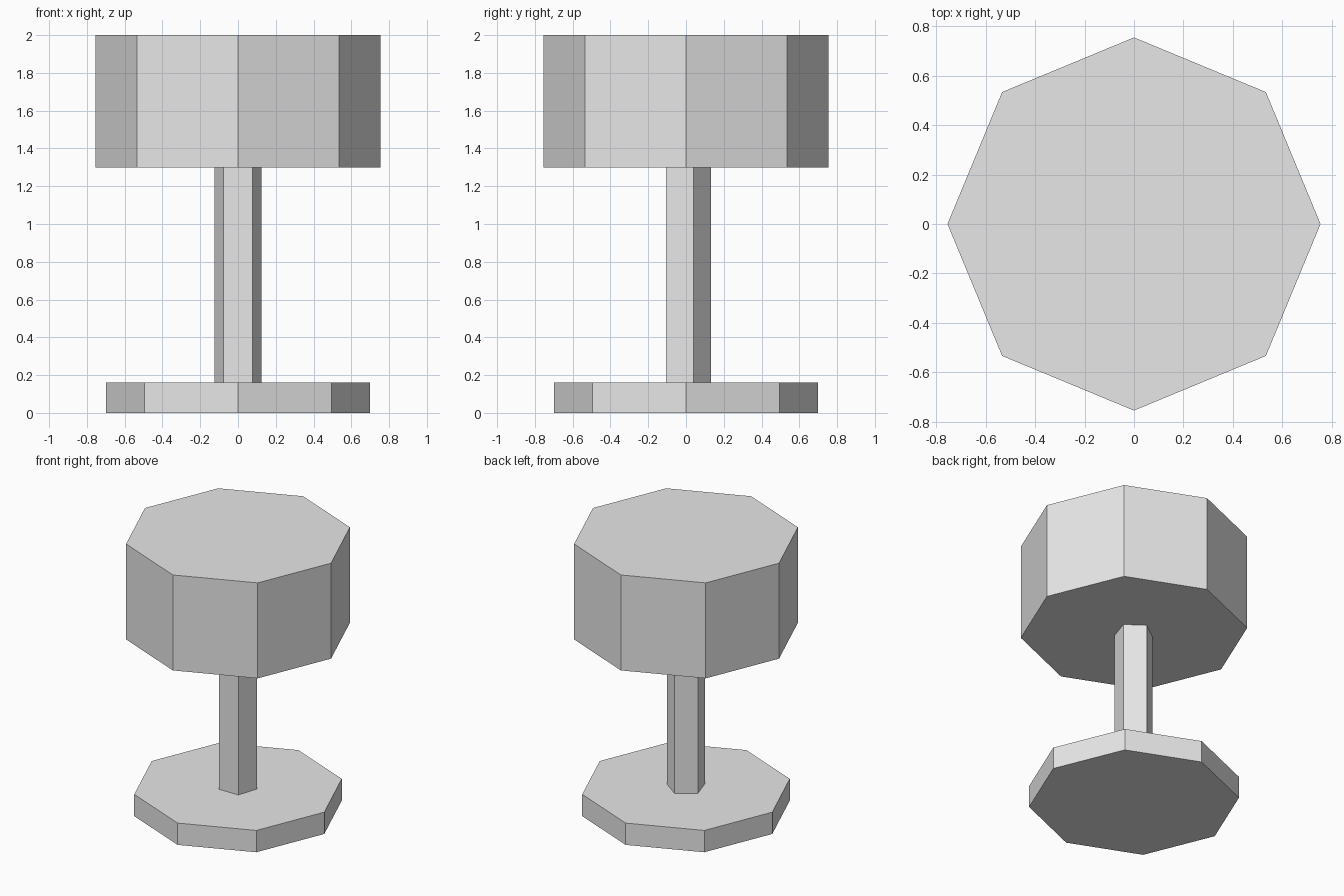
import bpy
import math

if "Cube" in bpy.data.objects:
    bpy.data.objects.remove(bpy.data.objects["Cube"])

grey = bpy.data.materials.new("plain grey")
grey.diffuse_color = (0.8, 0.8, 0.8, 1.0)
grey.use_nodes = True
grey.node_tree.nodes["Principled BSDF"].inputs["Base Color"].default_value = grey.diffuse_color


def prism(name, sides, radius, z0, z1):
    """Flat-sided upright prism with one corner pointing to +y."""
    ring = [(radius * math.sin(2 * math.pi * i / sides),
             radius * math.cos(2 * math.pi * i / sides)) for i in range(sides)]
    verts = [(x, y, z) for z in (z0, z1) for x, y in ring]
    faces = [tuple(range(sides)), tuple(reversed(range(sides, 2 * sides)))]
    for i in range(sides):
        j = (i + 1) % sides
        faces.append((i, i + sides, j + sides, j))
    mesh = bpy.data.meshes.new(name)
    mesh.from_pydata(verts, [], faces)
    mesh.materials.append(grey)
    obj = bpy.data.objects.new(name, mesh)
    bpy.context.collection.objects.link(obj)
    return obj


# Octagonal foot plate
prism("base", 8, 0.70, 0.0, 0.16)
# Five-sided post
prism("post", 5, 0.132, 0.16, 1.30)
# Thick octagonal seat
prism("seat", 8, 0.755, 1.30, 2.0)
